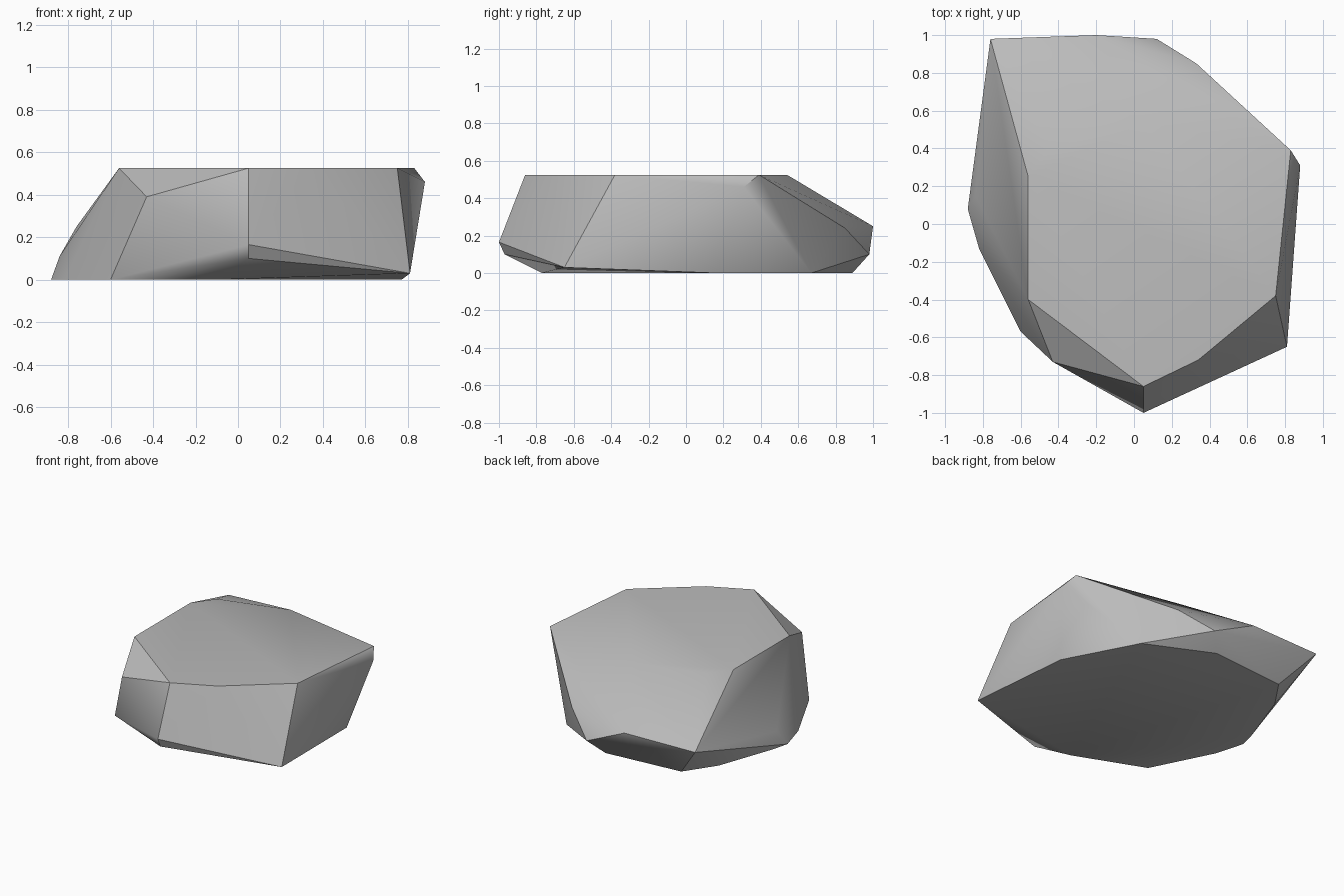
import bpy
import bmesh
import math

# Remove the default object if the scene has it
default_object = bpy.data.objects.get("Cube")
if default_object:
    bpy.data.objects.remove(default_object, do_unlink=True)


def make_material(name, shade):
    """One flat grey, shown both in the viewport and in a render."""
    colour = (shade, shade, shade, 1)
    material = bpy.data.materials.new(name)
    material.use_nodes = True
    material.diffuse_color = colour
    shader = material.node_tree.nodes["Principled BSDF"]
    shader.inputs["Base Color"].default_value = colour
    shader.inputs["Roughness"].default_value = 0.9
    return material


def make_boulder(name, corners, material):
    """Wrap a tight skin around the corners and merge the flat areas."""
    bm = bmesh.new()
    for corner in corners:
        bm.verts.new(corner)
    hull = bmesh.ops.convex_hull(bm, input=bm.verts[:])
    unused = [v for v in hull["geom_interior"] + hull["geom_unused"]
              if isinstance(v, bmesh.types.BMVert) and v.is_valid]
    bmesh.ops.delete(bm, geom=list(set(unused)), context="VERTS")
    bmesh.ops.dissolve_limit(bm, angle_limit=math.radians(1),
                             verts=bm.verts[:], edges=bm.edges[:])
    bmesh.ops.recalc_face_normals(bm, faces=bm.faces[:])
    mesh = bpy.data.meshes.new(name)
    bm.to_mesh(mesh)
    bm.free()
    mesh.materials.append(material)
    boulder = bpy.data.objects.new(name, mesh)
    bpy.context.collection.objects.link(boulder)
    return boulder


# Flat base outline, resting on the ground
base_height = 0
base = [(-.1, -.77), (-.6, -.57), (-.82, -.13), (-.88, .08), (-.85, .2),
        (-.7, .62), (-.55, .84), (.03, .89), (.5, .67), (.77, .16)]

# Flat top outline
top_height = .525
top = [(.05, -.86), (-.56, -.4), (-.56, .25), (-.45, .4),
       (.05, .54), (.83, .39), (.75, -.38), (.34, -.72)]

# Chipped corners around the flanks
front_corners = [(.05, -1, .165), (.05, -.97, .1),
                 (.81, -.65, .03), (-.43, -.73, .39)]
back_corners = [(-.76, .98, .25), (-.2, 1, .25),
                (.33, .85, .24), (.12, .98, .1)]
side_corners = [(.88, .31, .46), (-.84, .15, .11)]

corners = [(x, y, base_height) for x, y in base]
corners += [(x, y, top_height) for x, y in top]
corners += front_corners + back_corners + side_corners

stone = make_material("stone_grey", .5)
boulder = make_boulder("boulder", corners, stone)

# Soft shading over shallow facets, crisp along the main ridges
bpy.ops.object.select_all(action="DESELECT")
boulder.select_set(True)
bpy.context.view_layer.objects.active = boulder
bpy.ops.object.shade_smooth_by_angle(angle=math.radians(35))
